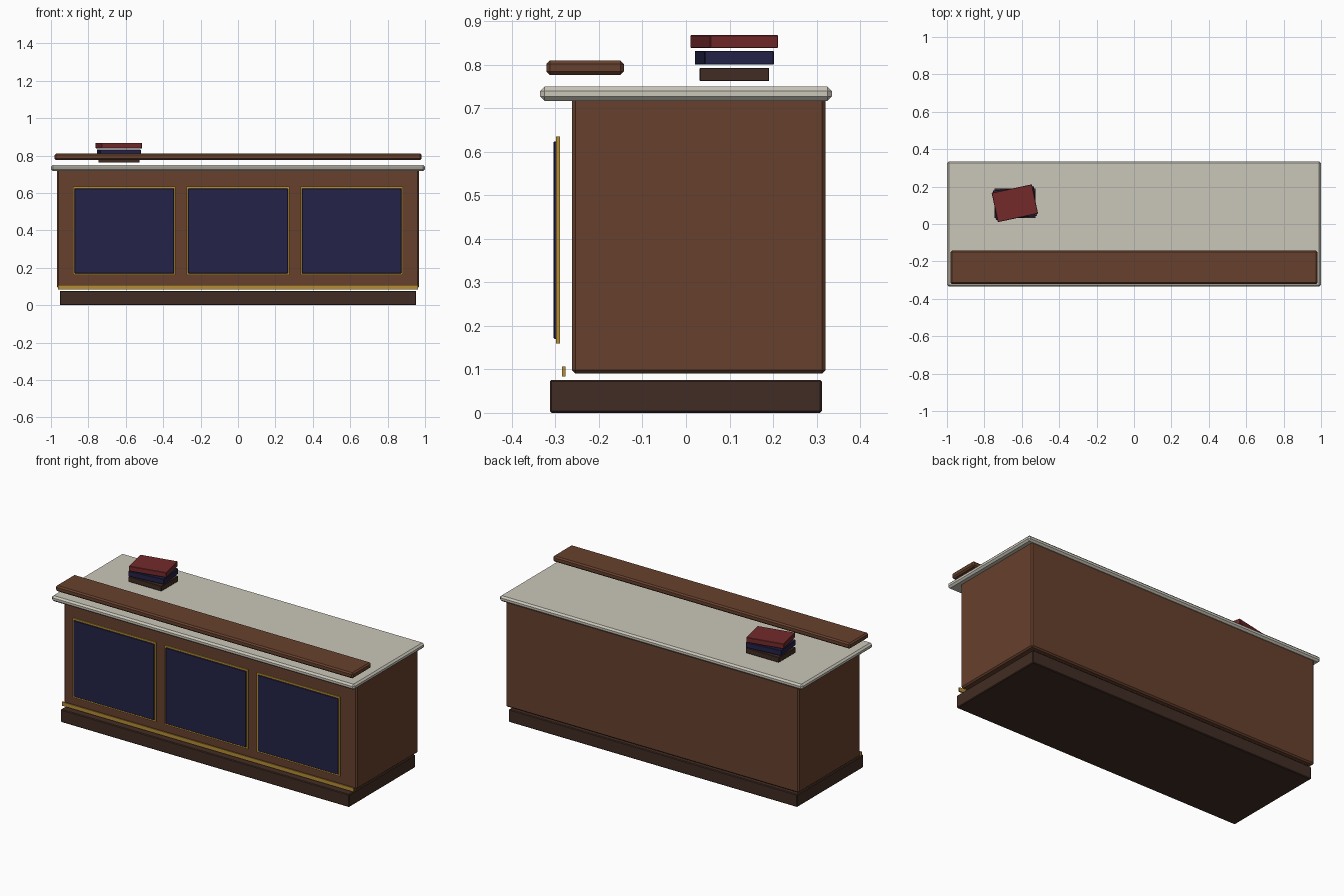
import bpy
import math

if "Cube" in bpy.data.objects:
    bpy.data.objects.remove(bpy.data.objects["Cube"])


def material(name, hex_colour):
    # convert sRGB hex to linear values
    rgb = [int(hex_colour[i:i + 2], 16) / 255 for i in (0, 2, 4)]
    lin = [c / 12.92 if c <= 0.04045 else ((c + 0.055) / 1.055) ** 2.4 for c in rgb]
    m = bpy.data.materials.new(name)
    m.diffuse_color = (*lin, 1)
    m.use_nodes = True
    m.node_tree.nodes["Principled BSDF"].inputs["Base Color"].default_value = m.diffuse_color
    return m


WOOD = material("warm_wood", "67412D")
DARK = material("dark_wood", "412C23")
STONE = material("pale_stone", "CAC6B9")
BLUE = material("navy_blue", "232247")
GOLD = material("gold", "B58C35")
RED = material("dark_red", "742A2B")


def box(name, x, y, z, mat, bevel=0.0, turn=0.0):
    """Box from (min, max) ranges, with an optional chamfer and turn about z."""
    centre = [(a + b) / 2 for a, b in (x, y, z)]
    bpy.ops.mesh.primitive_cube_add(size=1, location=centre)
    ob = bpy.context.object
    ob.name = name
    ob.scale = [b - a for a, b in (x, y, z)]
    bpy.ops.object.transform_apply(location=False, rotation=False, scale=True)
    ob.rotation_euler.z = math.radians(turn)
    ob.data.materials.append(mat)
    if bevel:
        mod = ob.modifiers.new("chamfer", 'BEVEL')
        mod.width = bevel
        mod.segments = 1
    return ob


# Counter carcass
box("plinth", (-0.953, 0.953), (-0.313, 0.312), (0, 0.076), DARK, 0.004)
box("counter_body", (-0.968, 0.968), (-0.262, 0.32), (0.09, 0.725), WOOD, 0.008)
box("stone_top", (-1, 1), (-0.335, 0.335), (0.717, 0.75), STONE, 0.01)
box("front_rail", (-0.982, 0.982), (-0.321, -0.143), (0.776, 0.81), WOOD, 0.008)
box("gold_trim", (-0.963, 0.963), (-0.285, -0.277), (0.084, 0.107), GOLD)

# Three front panels: gold plate with a blue panel proud of it
for i, cx in enumerate((-0.608, 0, 0.608)):
    box(f"panel_frame_{i + 1}", (cx - 0.275, cx + 0.275), (-0.299, -0.289),
        (0.16, 0.635), GOLD)
    box(f"panel_{i + 1}", (cx - 0.266, cx + 0.266), (-0.304, -0.296),
        (0.17, 0.624), BLUE, 0.002)

# Stack of books, each turned a little further
for i, (z0, z1, mat) in enumerate(((0.762, 0.793, DARK),
                                   (0.8, 0.832, BLUE),
                                   (0.838, 0.868, RED))):
    box(f"book_{i + 1}", (-0.747, -0.527), (0.031, 0.191), (z0, z1), mat, 0.002, 6 * i)
